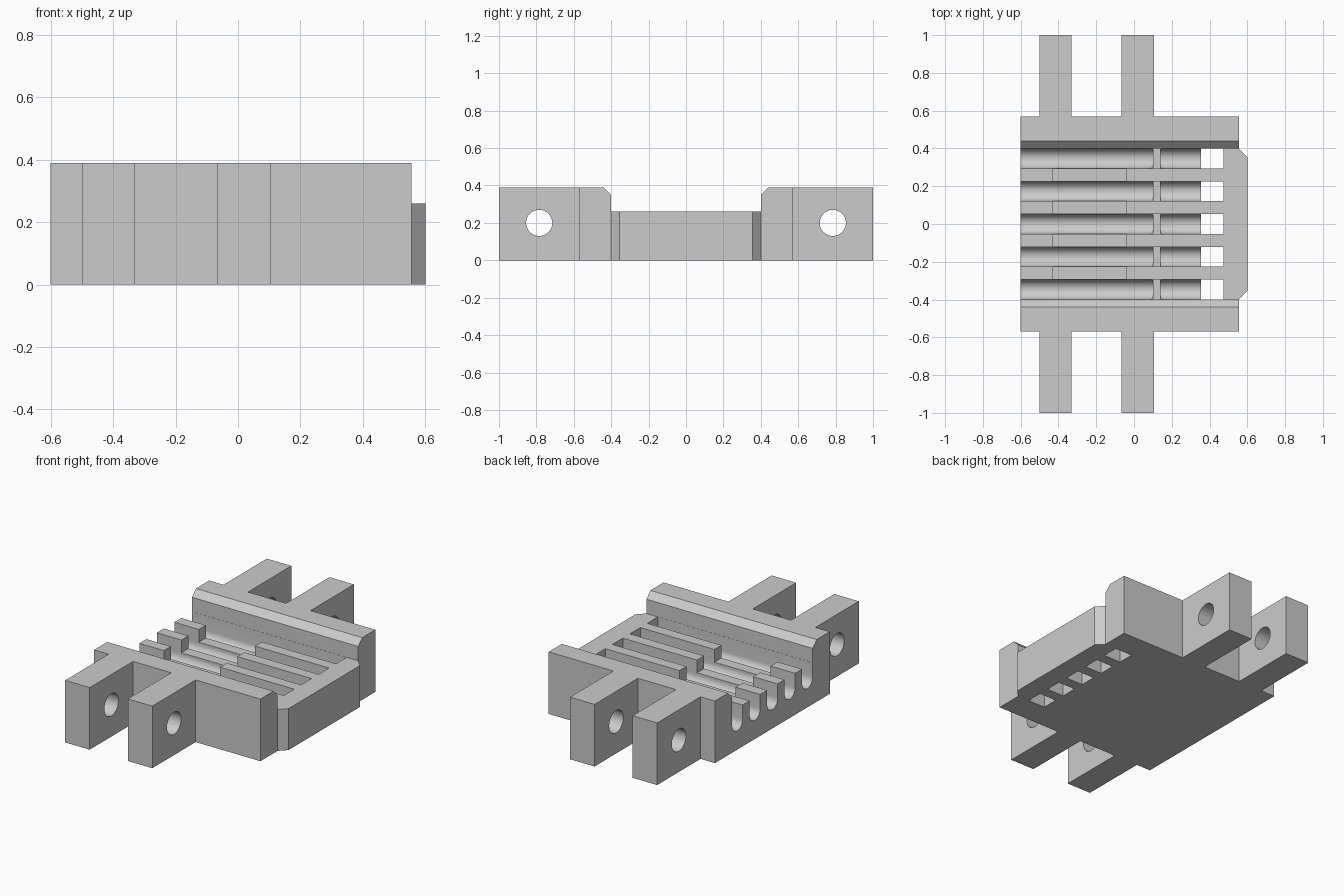
import bpy, bmesh, math
from mathutils import Vector

cube = bpy.data.objects.get("Cube")
if cube:
    bpy.data.objects.remove(cube, do_unlink=True)

grey = bpy.data.materials.new("plain grey")
grey.use_nodes = True
COLOUR = (0.6, 0.6, 0.6, 1)
grey.diffuse_color = COLOUR
grey.node_tree.nodes["Principled BSDF"].inputs["Base Color"].default_value = COLOUR


def prism(name, points, direction):
    """Extrude a closed 3D outline along a direction."""
    bm = bmesh.new()
    face = bm.faces.new([bm.verts.new(p) for p in points])
    ext = bmesh.ops.extrude_face_region(bm, geom=[face])
    verts = [g for g in ext["geom"] if isinstance(g, bmesh.types.BMVert)]
    bmesh.ops.translate(bm, verts=verts, vec=Vector(direction))
    bmesh.ops.recalc_face_normals(bm, faces=bm.faces)
    mesh = bpy.data.meshes.new(name)
    bm.to_mesh(mesh)
    bm.free()
    mesh.materials.append(grey)
    obj = bpy.data.objects.new(name, mesh)
    bpy.context.collection.objects.link(obj)
    return obj


def cut(profile, x0, x1):
    """Subtract a yz profile running from x0 to x1 from the body."""
    tool = prism("cutter", [(x0, y, z) for y, z in profile], (x1 - x0, 0, 0))
    tool.hide_render = True
    mod = body.modifiers.new("cut", 'BOOLEAN')
    mod.operation = 'DIFFERENCE'
    mod.solver = 'EXACT'
    mod.object = tool
    bpy.ops.object.modifier_apply(modifier=mod.name)
    bpy.data.objects.remove(tool, do_unlink=True)


def rect(y0, y1, z0, z1):
    return [(y0, z0), (y1, z0), (y1, z1), (y0, z1)]


def arc(y, z, r, start, end, n):
    angles = [start + (end - start) * i / n for i in range(n + 1)]
    return [(y + r * math.cos(a), z + r * math.sin(a)) for a in angles]


# Body outline: end bar with clipped corners, two cheeks, four lugs
half = [(0.6, 0.355), (0.555, 0.4), (0.555, 0.57),
        (0.105, 0.57), (0.105, 1), (-0.065, 1), (-0.065, 0.57),
        (-0.33, 0.57), (-0.33, 1), (-0.5, 1), (-0.5, 0.57), (-0.6, 0.57)]
outline = half + [(x, -y) for x, y in reversed(half)]
body = prism("clamp_body", [(x, y, 0) for x, y in outline], (0, 0, 0.39))
bpy.context.view_layer.objects.active = body
body.select_set(True)

# Wide trough between the cheeks, with chamfered upper edges
TOP = 0.26
cut([(-0.4, TOP), (0.4, TOP), (0.4, 0.35), (0.45, 0.4), (0.45, 0.5),
     (-0.45, 0.5), (-0.45, 0.4), (-0.4, 0.35)], -0.8, 0.8)

# Round-bottomed channels with a low stop ridge and a through slot each
R, AXIS = 0.052, 0.17
for i in range(-2, 3):
    y = i * 0.1735
    channel = arc(y, AXIS, R, math.pi, 2 * math.pi, 16) + [(y + R, 0.3), (y - R, 0.3)]
    cut(channel, -0.7, 0.1)
    cut(channel, 0.14, 0.4)
    cut(rect(y - R, y + R, 0.16, 0.3), 0.09, 0.15)
    cut(rect(y - R, y + R, -0.1, 0.3), 0.355, 0.475)

# Lowered middle part of the ribs
cut(rect(-0.395, 0.395, 0.18, 0.3), -0.43, -0.04)

# Pin holes through the lugs
for side in (-1, 1):
    cut(arc(side * 0.785, 0.2, 0.07, 0, 2 * math.pi, 32)[:-1], -0.8, 0.8)

bpy.ops.object.shade_smooth_by_angle(angle=math.radians(30))
